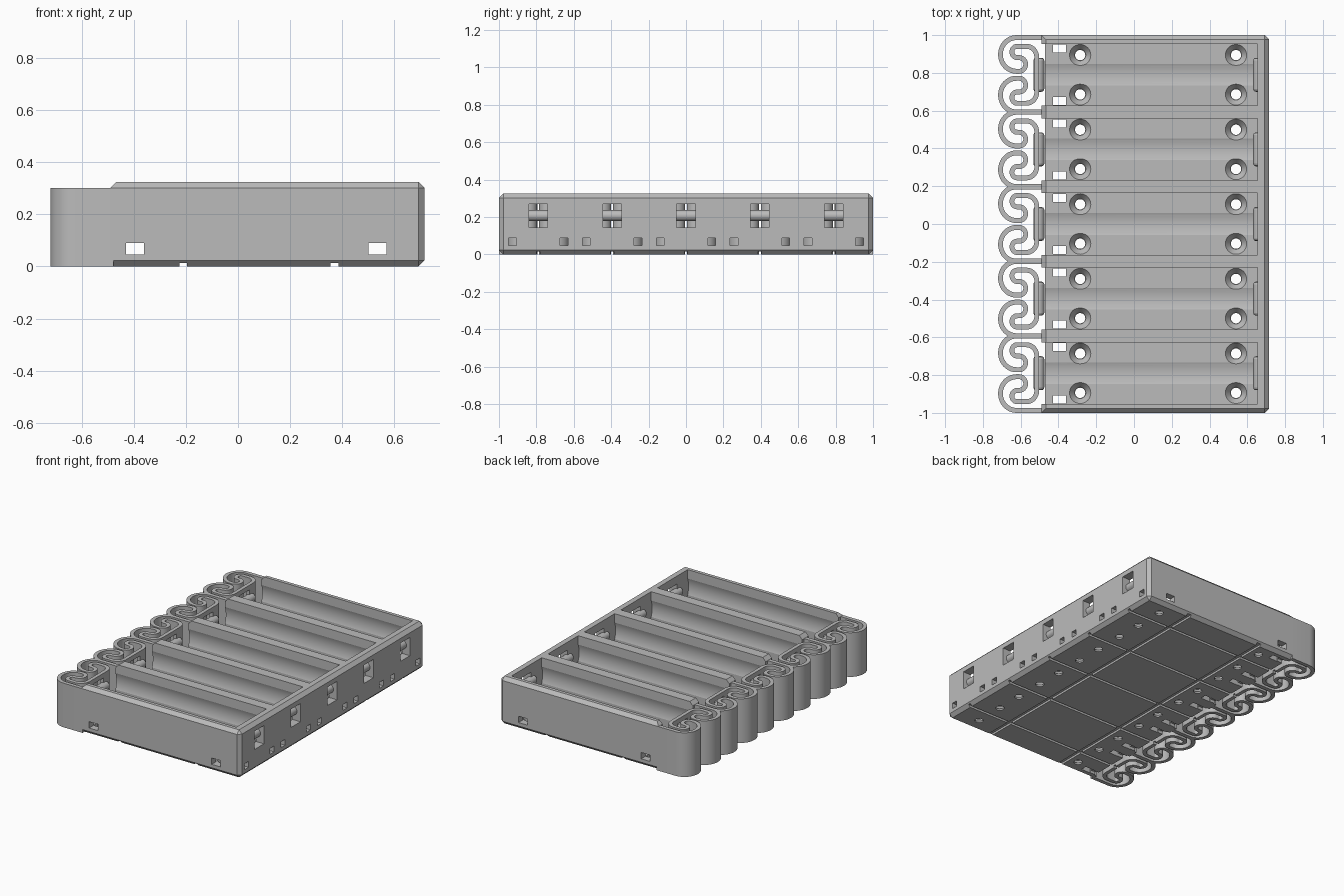
import bpy, bmesh, math
from mathutils import Matrix, Vector

cube = bpy.data.objects.get("Cube")
if cube:
    bpy.data.objects.remove(cube)

PITCH = 0.395
CELLS = [PITCH * i for i in range(-2, 3)]
HALF = 0.1635          # half the bay width
FLOOR = 0.045
AXIS_Z = 0.208         # height of the cell axis
BACK, END = -0.47, 0.655

grey = bpy.data.materials.new("grey plastic")
grey.use_nodes = True
grey.diffuse_color = (0.5, 0.5, 0.5, 1)
grey.node_tree.nodes["Principled BSDF"].inputs["Base Color"].default_value = (0.5, 0.5, 0.5, 1)


def box(bm, x, y, z):
    size = Matrix.Diagonal((x[1] - x[0], y[1] - y[0], z[1] - z[0], 1))
    mid = Vector((sum(x) / 2, sum(y) / 2, sum(z) / 2))
    return bmesh.ops.create_cube(bm, size=1, matrix=Matrix.Translation(mid) @ size)


def rod(bm, centre, r1, r2, length, axis="Z", segments=40):
    turn = {"Z": Matrix(), "X": Matrix.Rotation(math.pi / 2, 4, "Y"),
            "Y": Matrix.Rotation(math.pi / 2, 4, "X")}[axis]
    return bmesh.ops.create_cone(bm, cap_ends=True, segments=segments, radius1=r1, radius2=r2,
                                 depth=length, matrix=Matrix.Translation(centre) @ turn)


def make(name, bm):
    bmesh.ops.recalc_face_normals(bm, faces=bm.faces)
    mesh = bpy.data.meshes.new(name)
    bm.to_mesh(mesh)
    bm.free()
    mesh.materials.append(grey)
    obj = bpy.data.objects.new(name, mesh)
    bpy.context.scene.collection.objects.link(obj)
    return obj


def carve(obj, build):
    """Subtract the solids that build() adds, then discard them."""
    bm = bmesh.new()
    build(bm)
    cutter = make("cutter", bm)
    cutter.hide_render = True
    mod = obj.modifiers.new("cut", "BOOLEAN")
    mod.operation, mod.solver, mod.object = "DIFFERENCE", "EXACT", cutter
    dg = bpy.context.evaluated_depsgraph_get()
    mesh = bpy.data.meshes.new_from_object(obj.evaluated_get(dg))
    obj.modifiers.clear()
    obj.data = mesh
    bpy.data.objects.remove(cutter)


def smooth(obj, degrees=12):
    bpy.ops.object.select_all(action="DESELECT")
    obj.select_set(True)
    bpy.context.view_layer.objects.active = obj
    bpy.ops.object.shade_smooth_by_angle(angle=math.radians(degrees))


# Tray body: block with chamfered edges, left upright and lower edges kept square
bm = bmesh.new()
box(bm, (-0.49, 0.715), (-1, 1), (0, 0.325))
edges = [e for e in bm.edges
         if not all(v.co.x < 0 for v in e.verts) or all(v.co.z > 0.3 for v in e.verts)]
bmesh.ops.bevel(bm, geom=edges, offset=0.023, segments=1, affect="EDGES")
body = make("tray_body", bm)


def bays(bm):
    for c in CELLS:
        box(bm, (-0.6, END), (c - HALF, c + HALF), (FLOOR, 0.5))


def cell_grooves(bm):
    for c in CELLS:
        rod(bm, (0.0275, c, AXIS_Z), 0.173, 0.173, 1.255, "X", 64)


def spring_ends(bm):
    for c in CELLS:
        box(bm, (-0.6, BACK), (c - HALF, c + HALF), (-0.1, 0.6))


def screw_holes(bm):
    for c in CELLS:
        for x in (-0.285, 0.54):
            for dy in (-0.104, 0.104):
                rod(bm, (x, c + dy, 0), 0.027, 0.027, 0.15)


def countersinks(bm):
    for c in CELLS:
        for x in (-0.285, 0.54):
            for dy in (-0.104, 0.104):
                rod(bm, (x, c + dy, 0.0285), 0.03, 0.057, 0.035)


def side_tunnels(bm):
    for x in (-0.395, 0.535):
        box(bm, (x - 0.034, x + 0.034), (-1.1, 1.1), (0.0465, 0.09))


def wire_holes(bm):
    for c in CELLS:
        for dy in (-0.138, 0.138):
            y = (c + dy - 0.021, c + dy + 0.021)
            box(bm, (0.63, 0.8), y, (0.048, 0.088))
            box(bm, (-0.43, -0.36), y, (-0.1, 0.07))


def wire_grooves(bm):
    for c in CELLS:
        for dy in (-0.138, 0.138):
            box(bm, (-0.55, -0.365), (c + dy - 0.018, c + dy + 0.018), (-0.1, 0.02))


def contact_windows(bm):
    for c in CELLS:
        box(bm, (0.6, 0.8), (c - 0.05, c + 0.05), (0.145, 0.27))


def long_channels(bm):
    for c in CELLS:
        box(bm, (-0.6, 0.8), (c - 0.009, c + 0.009), (-0.1, 0.015))


def cross_channels(bm):
    for x in (-0.21, 0.37):
        box(bm, (x - 0.015, x + 0.015), (-1.1, 1.1), (-0.1, 0.014))


# Polarity marks engraved in the floor
def marks(bm):
    for c in CELLS:
        y = c + 0.11
        z = (FLOOR - 0.007, 0.06)
        box(bm, (-0.12, -0.101), (y - 0.04, y + 0.04), z)
        box(bm, (0, 0.22), (y - 0.036, y + 0.036), z)
        box(bm, (0.292, 0.378), (y - 0.013, y + 0.013), z)


def mark_details(bm):
    for c in CELLS:
        y = c + 0.11
        z = (FLOOR - 0.007, 0.065)
        box(bm, (0.21, 0.245), (y - 0.018, y + 0.018), z)
        box(bm, (0.322, 0.348), (y - 0.043, y + 0.043), z)


for step in (bays, cell_grooves, spring_ends, screw_holes, countersinks, side_tunnels, wire_holes,
             wire_grooves, contact_windows, long_channels, cross_channels, marks, mark_details):
    carve(body, step)
smooth(body)


# Spring: a ribbon that curls in and back out on each side of the cell axis
def arc(x, y, r, start, stop, n=20):
    return [Vector((x + r * math.cos(math.radians(start + (stop - start) * i / n)),
                    y + r * math.sin(math.radians(start + (stop - start) * i / n))))
            for i in range(n + 1)]


half = [Vector((-0.478, 0.1875))]
half += arc(-0.622, 0.1025, 0.085, 90, 270)
half += arc(-0.608, 0.052, 0.0345, -90, 90)
half += arc(-0.618, 0.115, 0.0285, 270, 90)
half += arc(-0.57, 0.0885, 0.055, 90, 0)
path = half + [Vector((p.x, -p.y)) for p in reversed(half)]


def ribbon(path, width, height):
    bm = bmesh.new()
    rows = []
    for i, p in enumerate(path):
        t = (path[min(i + 1, len(path) - 1)] - path[max(i - 1, 0)]).normalized()
        n = Vector((-t.y, t.x)) * width / 2
        rows.append([bm.verts.new((q.x, q.y, z)) for q, z in
                     ((p + n, 0), (p - n, 0), (p - n, height), (p + n, height))])
    for a, b in zip(rows, rows[1:]):
        for k in range(4):
            bm.faces.new((a[k], a[(k + 1) % 4], b[(k + 1) % 4], b[k]))
    bm.faces.new(rows[0])
    bm.faces.new(rows[-1])
    return bm


spring = make("spring", ribbon(path, 0.025, 0.302))


def spring_window(bm):
    box(bm, (-0.54, -0.48), (-0.05, 0.05), (0.145, 0.27))
    box(bm, (-0.54, -0.48), (-0.009, 0.009), (-0.1, 0.015))


carve(spring, spring_window)
smooth(spring, 25)


# Contact ridges with rounded-off ends
def ridge(name, x):
    bm = bmesh.new()
    rod(bm, (x, 0, AXIS_Z), 0.029, 0.029, 0.18, "Y")
    rims = [e for e in bm.edges if abs(e.verts[0].co.y - e.verts[1].co.y) < 0.001]
    bmesh.ops.bevel(bm, geom=rims, offset=0.014, segments=2, affect="EDGES", profile=0.5)
    obj = make(name, bm)
    smooth(obj, 20)
    return obj


parts = [spring, ridge("spring_contact", -0.504), ridge("end_contact", 0.66)]

# Outer arms reach the tray edge, so the ribbon is stretched a little to meet its neighbours
for v in spring.data.vertices:
    v.co.y *= 1.05

# Repeat the spring and contacts for every cell
for part in parts:
    for i, c in enumerate(CELLS):
        obj = part if i == 0 else part.copy()
        if i:
            bpy.context.scene.collection.objects.link(obj)
        obj.name = f"{part.name.split('.')[0].rstrip('_1')}_{i + 1}"
        obj.location.y = c
